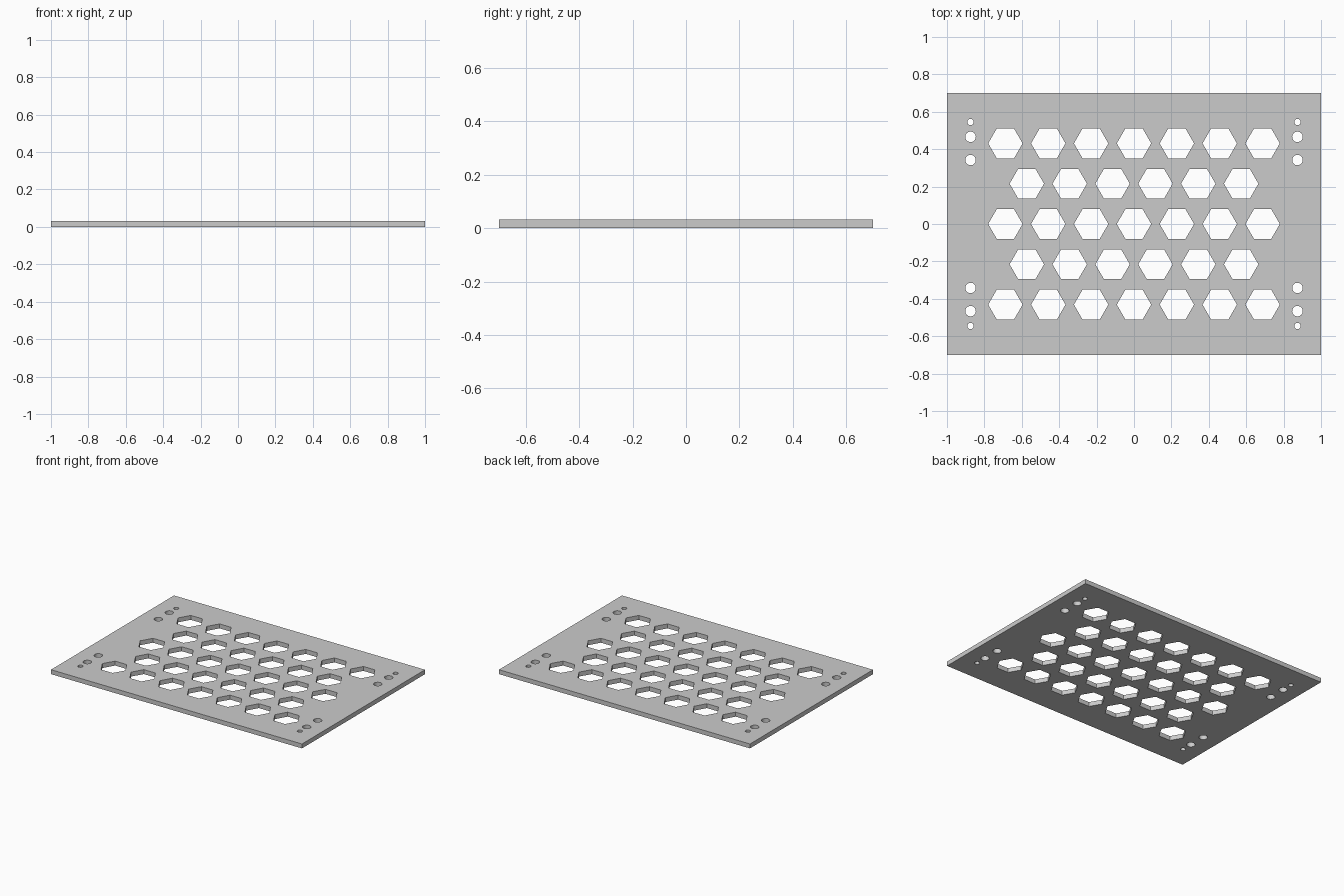
import bpy, bmesh
from math import cos, sin, pi

if "Cube" in bpy.data.objects:
    bpy.data.objects.remove(bpy.data.objects["Cube"])

THICK = 0.032
curve = bpy.data.curves.new("panel_outline", 'CURVE')
curve.dimensions = '2D'
curve.fill_mode = 'BOTH'
curve.extrude = THICK / 2


def loop(points):
    s = curve.splines.new('POLY')
    s.points.add(len(points) - 1)
    for p, (x, y) in zip(s.points, points):
        p.co = (x, y, 0, 1)
    s.use_cyclic_u = True
    s.use_smooth = False


def ngon(cx, cy, r, n):
    loop([(cx + r * cos(2 * pi * i / n), cy + r * sin(2 * pi * i / n)) for i in range(n)])


# Plate outline
loop([(-1, -0.7), (1, -0.7), (1, 0.7), (-1, 0.7)])

# Staggered rows of hexagonal openings
for row in range(-2, 3):
    count = 7 if row % 2 == 0 else 6
    for i in range(count):
        ngon((i - (count - 1) / 2) * 0.2292, row * 0.2155, 0.092, 6)

# Mounting holes in the four corners
for sx in (-1, 1):
    for sy in (-1, 1):
        for y, r in ((0.545, 0.017), (0.466, 0.028), (0.342, 0.028)):
            ngon(sx * 0.874, sy * y, r, 32)

# Turn the filled, extruded outline into a clean mesh
temp = bpy.data.objects.new("outline_helper", curve)
bpy.context.collection.objects.link(temp)
bpy.context.view_layer.update()
dg = bpy.context.evaluated_depsgraph_get()
mesh = bpy.data.meshes.new_from_object(temp.evaluated_get(dg))
bpy.data.objects.remove(temp)

bm = bmesh.new()
bm.from_mesh(mesh)
bmesh.ops.remove_doubles(bm, verts=bm.verts, dist=1e-5)
bmesh.ops.recalc_face_normals(bm, faces=bm.faces)
bmesh.ops.translate(bm, verts=bm.verts, vec=(0, 0, THICK / 2))
for f in bm.faces:
    f.smooth = False
bm.to_mesh(mesh)
bm.free()

panel = bpy.data.objects.new("perforated_panel", mesh)
bpy.context.collection.objects.link(panel)
bpy.context.view_layer.objects.active = panel
panel.select_set(True)
bpy.ops.object.shade_smooth_by_angle(angle=pi / 6)
